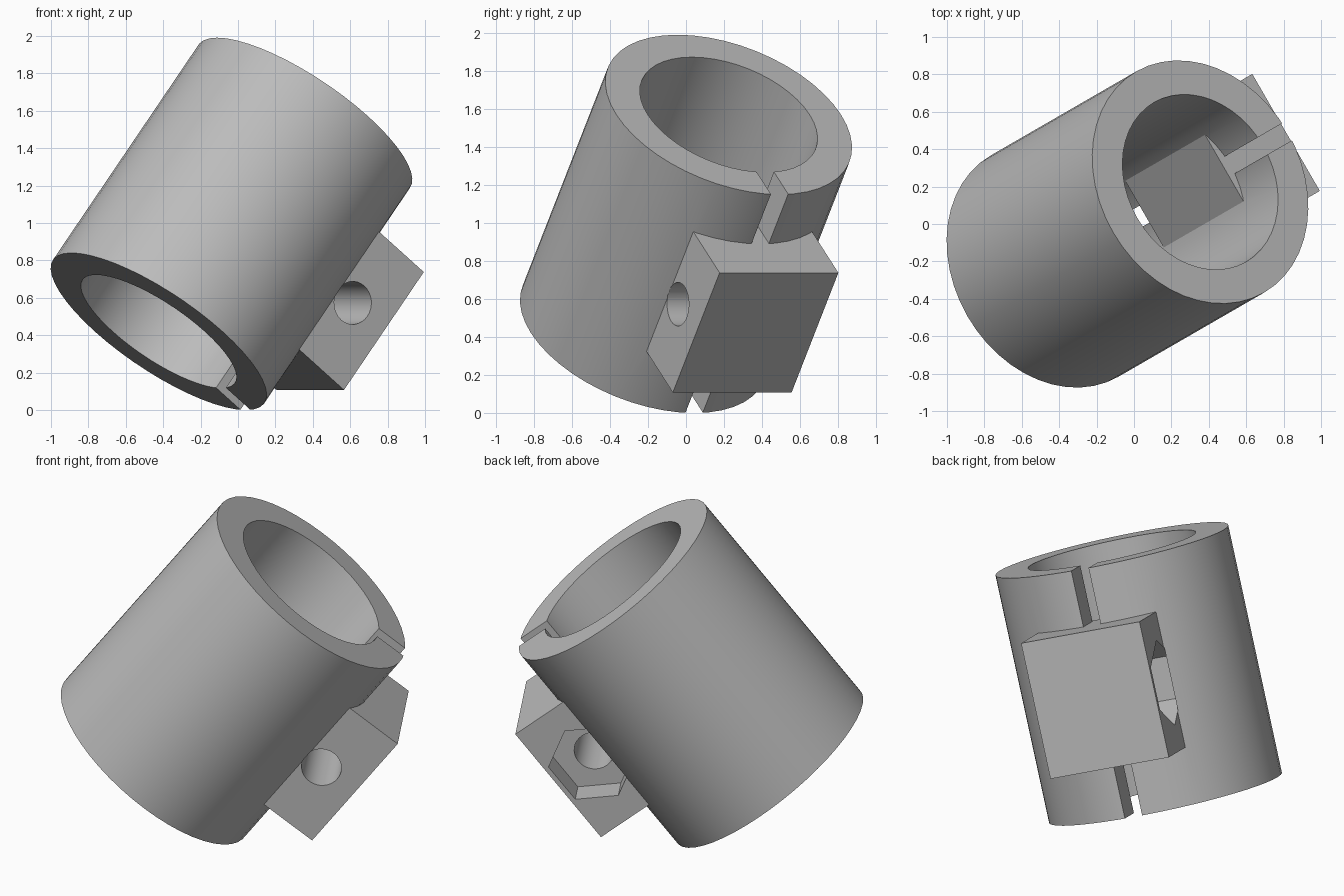
import bpy
import bmesh
from math import cos, sin, pi, radians
from mathutils import Vector, Matrix

if "Cube" in bpy.data.objects:
    bpy.data.objects.remove(bpy.data.objects["Cube"], do_unlink=True)

# Main sizes
OUTER, BORE, LENGTH = 0.683, 0.492, 1.46
SLIT = 0.105
BLOCK_IN, BLOCK_OUT = 0.446, 0.93
HALF_WIDTH, HALF_HEIGHT = 0.361, 0.40
BOLT_U, BOLT_R, NUT_R, NUT_DEPTH = 0.686, 0.115, 0.25, 0.17

grey = bpy.data.materials.new("plain grey")
grey.use_nodes = True
colour = (0.5, 0.5, 0.5, 1)
grey.diffuse_color = colour
grey.node_tree.nodes["Principled BSDF"].inputs["Base Color"].default_value = colour


def finish(name, bm):
    bmesh.ops.recalc_face_normals(bm, faces=bm.faces)
    mesh = bpy.data.meshes.new(name)
    bm.to_mesh(mesh)
    bm.free()
    mesh.materials.append(grey)
    obj = bpy.data.objects.new(name, mesh)
    bpy.context.collection.objects.link(obj)
    return obj


def prism(name, sides, radius, low, high, along_y=False, u=0.0):
    """Regular prism along z, or along y with a corner pointing to +z."""
    bm = bmesh.new()
    ring = []
    for i in range(sides):
        a = 2 * pi * i / sides
        p, q = radius * sin(a), radius * cos(a)
        ring.append(bm.verts.new((u + p, low, q) if along_y else (u + p, q, low)))
    face = bm.faces.new(ring)
    out = bmesh.ops.extrude_face_region(bm, geom=[face])
    step = Vector((0, high - low, 0)) if along_y else Vector((0, 0, high - low))
    top = [g for g in out["geom"] if isinstance(g, bmesh.types.BMVert)]
    bmesh.ops.translate(bm, verts=top, vec=step)
    return finish(name, bm)


def box(name, low, high):
    bm = bmesh.new()
    low, high = Vector(low), Vector(high)
    size = Matrix.Diagonal((*(high - low), 1))
    bmesh.ops.create_cube(bm, size=1, matrix=Matrix.Translation((low + high) / 2) @ size)
    return finish(name, bm)


def combine(target, tool, operation):
    mod = target.modifiers.new(tool.name, "BOOLEAN")
    mod.object, mod.operation, mod.solver = tool, operation, "EXACT"
    bpy.context.view_layer.objects.active = target
    bpy.ops.object.modifier_apply(modifier=mod.name)
    bpy.data.objects.remove(tool, do_unlink=True)


# Split tube
clamp = prism("split_tube_clamp", 48, OUTER, -LENGTH / 2, LENGTH / 2)
combine(clamp, prism("bore", 48, BORE, -LENGTH, LENGTH), "DIFFERENCE")
combine(clamp, box("slit", (0.2, -SLIT / 2, -LENGTH), (1, SLIT / 2, LENGTH)), "DIFFERENCE")

# Clamping block across the slit
block = box("clamp_block", (BLOCK_IN, -HALF_WIDTH, -HALF_HEIGHT),
            (BLOCK_OUT, HALF_WIDTH, HALF_HEIGHT))
combine(clamp, block, "UNION")

# Bolt hole and hexagonal nut pocket
edge = HALF_WIDTH + 0.003
combine(clamp, prism("bolt_hole", 32, BOLT_R, -edge, edge, True, BOLT_U), "DIFFERENCE")
combine(clamp, prism("nut_pocket", 6, NUT_R, HALF_WIDTH - NUT_DEPTH, edge, True, BOLT_U),
        "DIFFERENCE")

# Tilted resting pose
pose = (Matrix.Translation((-0.035, 0, 0.995))
        @ Matrix.Rotation(radians(30), 4, "Z") @ Matrix.Rotation(radians(38), 4, "Y"))
clamp.data.transform(pose)

bpy.ops.object.select_all(action="DESELECT")
clamp.select_set(True)
bpy.context.view_layer.objects.active = clamp
bpy.ops.object.shade_smooth_by_angle(angle=radians(25))
